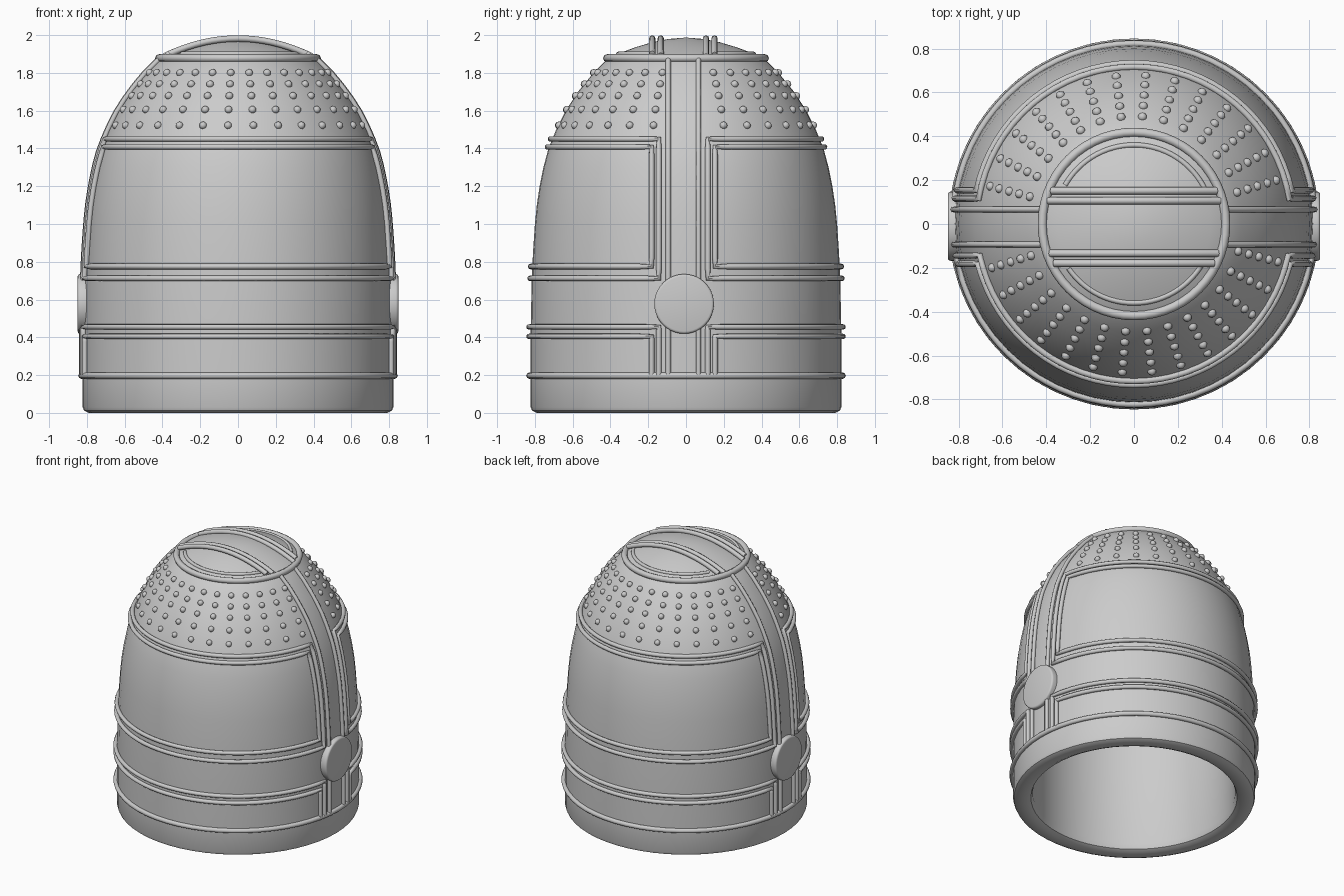
import bpy, bmesh, math
from mathutils import Vector, Matrix

if "Cube" in bpy.data.objects:
    bpy.data.objects.remove(bpy.data.objects["Cube"])

# outer profile of the shell: (height, radius)
PROFILE = [(0.0, 0.79), (0.012, 0.815), (0.03, 0.822), (0.2, 0.822), (0.45, 0.822), (0.7, 0.817),
           (0.85, 0.81), (1.0, 0.80), (1.1, 0.79), (1.2, 0.775), (1.3, 0.755), (1.4, 0.728),
           (1.5, 0.687), (1.6, 0.637), (1.7, 0.572), (1.8, 0.49), (1.87, 0.42)]
CAP = [(1.885, 0.395), (1.905, 0.35), (1.935, 0.27), (1.962, 0.18), (1.98, 0.09), (1.987, 0.0)]
INNER = [(1.84, 0.0), (1.82, 0.17), (1.75, 0.33), (1.6, 0.50), (1.4, 0.595), (1.1, 0.66),
         (0.7, 0.683), (0.05, 0.687), (0.015, 0.70), (0.0, 0.73)]
CY = -0.014          # centre of the side strips
LIFT = 0.009         # how far ridge centres stand off the shell
SEG = 56


def radius(z):
    for (z0, r0), (z1, r1) in zip(PROFILE, PROFILE[1:]):
        if z <= z1:
            return r0 + (r1 - r0) * (z - z0) / (z1 - z0)
    return PROFILE[-1][1]


def smooth(ob, angle):
    bpy.ops.object.select_all(action='DESELECT')
    ob.select_set(True)
    bpy.context.view_layer.objects.active = ob
    if ob.type == 'CURVE':
        bpy.ops.object.convert(target='MESH')
    bpy.ops.object.shade_smooth_by_angle(angle=math.radians(angle))


def finish(bm, name, angle=40):
    bmesh.ops.recalc_face_normals(bm, faces=bm.faces)
    me = bpy.data.meshes.new(name)
    bm.to_mesh(me)
    bm.free()
    ob = bpy.data.objects.new(name, me)
    bpy.context.collection.objects.link(ob)
    smooth(ob, angle)


def tubes(name, paths, r=0.015):
    # rounded ridges along (points, cyclic) paths
    cu = bpy.data.curves.new(name, 'CURVE')
    cu.dimensions = '3D'
    cu.bevel_depth = r
    cu.bevel_resolution = 2
    cu.use_fill_caps = True
    for pts, cyclic in paths:
        sp = cu.splines.new('POLY')
        sp.points.add(len(pts) - 1)
        for p, co in zip(sp.points, pts):
            p.co = (*co, 1)
        sp.use_cyclic_u = cyclic
    ob = bpy.data.objects.new(name, cu)
    bpy.context.collection.objects.link(ob)
    smooth(ob, 50)


def circle(r, z, a0=0.0, a1=2 * math.pi, n=SEG):
    return [(r * math.cos(a0 + (a1 - a0) * i / n), r * math.sin(a0 + (a1 - a0) * i / n), z)
            for i in range(n)]


def vertical(y, z0, z1, side, n=14):
    zs = [z0 + (z1 - z0) * i / n for i in range(n + 1)]
    return [(side * math.sqrt((radius(z) + LIFT) ** 2 - y * y), y, z) for z in zs]


def frame(z0, z1, off, closed=True):
    # panel outline on the front and on the back half
    paths = []
    for s in (1, -1):
        y = CY + s * off

        def arc(z):
            r = radius(z) + LIFT
            a = math.asin(y / r)
            return circle(r, z, a, s * math.pi - a, 32)[1:]
        pts = vertical(y, z0, z1, 1) + arc(z1) + vertical(y, z1, z0, -1)
        if closed:
            pts += arc(z0)[::-1]
        paths.append((pts, closed))
    return paths


# shell: outside, cap dome and hollow inside as one revolved profile
bm = bmesh.new()
prof = [bm.verts.new((r, 0, z)) for z, r in PROFILE + CAP]
inner = [bm.verts.new((r, 0, z)) for z, r in INNER]
edges = [bm.edges.new(p) for p in zip(prof, prof[1:])]
edges += [bm.edges.new(p) for p in zip(inner, inner[1:])]
edges.append(bm.edges.new((inner[-1], prof[0])))
bmesh.ops.spin(bm, geom=prof + inner + edges, cent=(0, 0, 0), axis=(0, 0, 1),
               angle=2 * math.pi, steps=SEG)
bmesh.ops.remove_doubles(bm, verts=bm.verts, dist=0.0005)
finish(bm, "shell")

# panel frames and base ring
tubes("upper_panel_frames", frame(0.775, 1.408, 0.168) + frame(0.712, 1.45, 0.13))
tubes("lower_panel_frames", frame(0.2, 0.405, 0.168, False) + frame(0.2, 0.455, 0.13, False))
tubes("base_ring", [(circle(0.829, 0.197), True)], 0.017)

# side strips
tubes("side_strip_edges", [(vertical(CY + s * 0.08, 0.2, 1.87, side, 24), False)
                           for s in (1, -1) for side in (1, -1)], 0.014)

# cap rim, arched bars and half-moon borders
tubes("cap_rim", [(circle(0.418, 1.878), True)], 0.021)
bars = []
for off in (0.165, 0.12):
    for s in (1, -1):
        y = CY + s * off
        w = math.sqrt(0.405 ** 2 - y * y)
        bars.append(([(w * t / 8, y, 1.982 - 0.62 * (w * t / 8) ** 2) for t in range(-8, 9)], False))
tubes("cap_bars", bars, 0.017)
moons = []
for s in (1, -1):
    a = math.asin((CY + s * 0.165) / 0.36)
    moons.append((circle(0.36, 1.9, a, s * math.pi - a, 28), False))
tubes("cap_half_moon_borders", moons, 0.012)

# round side medallions
for side, name in ((1, "right_medallion"), (-1, "left_medallion")):
    bm = bmesh.new()
    bmesh.ops.create_cone(bm, cap_ends=True, segments=40, radius1=0.158, radius2=0.158, depth=0.07,
                          matrix=Matrix.Translation((side * 0.814, -0.01, 0.577)) @
                          Matrix.Rotation(math.pi / 2, 4, 'Y'))
    rim = [e for e in bm.edges if len({len(f.verts) for f in e.link_faces}) == 2]
    bmesh.ops.bevel(bm, geom=rim, offset=0.013, segments=3, affect='EDGES', profile=0.5)
    finish(bm, name)

# studs: five rows on the shoulder, front and back
bm = bmesh.new()
for z in (1.522, 1.605, 1.678, 1.74, 1.8):
    r = radius(z)
    for half in (90, 270):
        for k in range(14):
            a = math.radians(half + 1.2 + (k - 6.5) * 11.4)
            p = Vector((r * math.cos(a), r * math.sin(a), z))
            bmesh.ops.create_icosphere(bm, subdivisions=2, radius=0.0205,
                                       matrix=Matrix.Translation(p))
finish(bm, "studs", 60)
